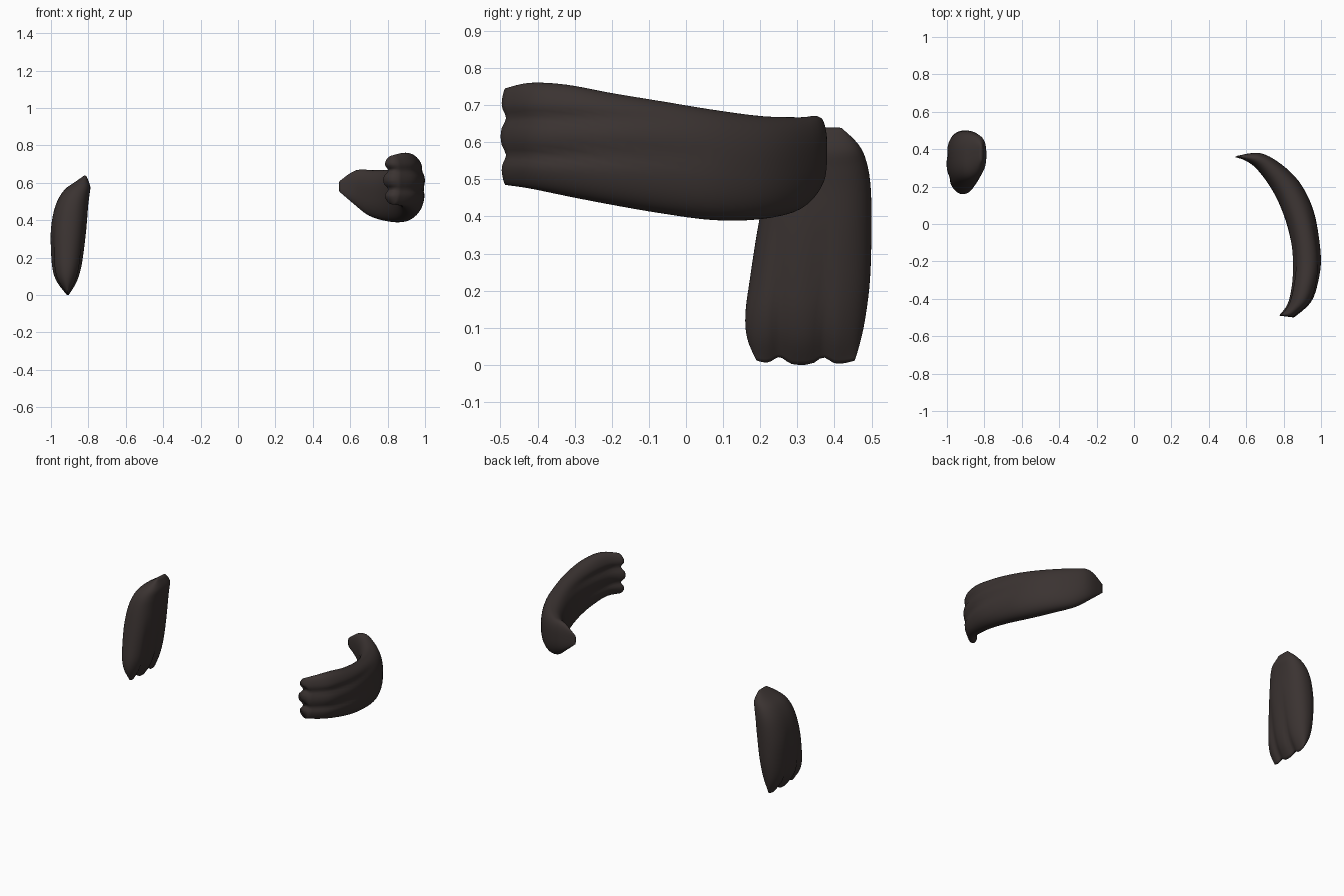
import bpy, bmesh, math
from mathutils import Vector

if "Cube" in bpy.data.objects:
    bpy.data.objects.remove(bpy.data.objects["Cube"])

N = 64      # points around each section
SUB = 4     # smooth steps between given sections

mat = bpy.data.materials.new("dark_brown")
mat.diffuse_color = (0.043, 0.033, 0.031, 1)
mat.use_nodes = True
mat.node_tree.nodes["Principled BSDF"].inputs["Base Color"].default_value = mat.diffuse_color


def smooth(a, b, c, d, t):
    # Catmull-Rom interpolation of two neighbouring sections
    return [q + 0.5 * t * (r - p + t * (2*p - 5*q + 4*r - s + t * (3*(q - r) + s - p)))
            for p, q, r, s in zip(a, b, c, d)]


def power(v, n):
    return math.copysign(abs(v) ** (2 / n), v)


def paw(name, sections, to_world, groove_at):
    """Loft sections (inner u,v, outer u,v, width low, width high), fingertips first."""
    pts = [sections[0]] + sections + [sections[-1]]
    rows = []
    for k in range(len(sections) - 1):
        rows += [smooth(*pts[k:k + 4], j / SUB) for j in range(SUB)]
    rows.append(sections[-1])
    mids = [Vector(((r[0] + r[2]) / 2, (r[1] + r[3]) / 2)) for r in rows]
    bm = bmesh.new()
    rings = []
    for k, r in enumerate(rows):
        inner, outer = Vector(r[0:2]), Vector(r[2:4])
        half = (outer - inner) / 2
        along = (mids[min(k + 2, len(mids) - 1)] - mids[max(k - 2, 0)]).normalized()
        fade = max(0, 1 - k / (len(rows) * 0.55))
        ring = []
        for i in range(N):
            a = 2 * math.pi * i / N
            v, s = power(math.cos(a), 2.6), power(math.sin(a), 2.2)
            w = (r[4] + r[5]) / 2 + v * (r[5] - r[4]) / 2
            # grooves between the three fingers
            g = sum(math.exp(-((w - c) / 0.022) ** 2) for c in groove_at)
            p = mids[k] + half * s * (1 - 0.3 * g * fade)
            p += along * (0.02 * g + 0.012 * v ** 4) * fade ** 3
            ring.append(bm.verts.new(to_world(p.x, p.y, w)))
        rings.append(ring)
    for a, b in zip(rings, rings[1:]):
        for i in range(N):
            j = (i + 1) % N
            bm.faces.new((a[i], a[j], b[j], b[i]))
    # narrow strips close both ends
    for e in (rings[0], rings[-1]):
        for i in range(N // 2):
            quad = [e[i], e[i + 1], e[(N - i - 1) % N], e[(N - i) % N]]
            bm.faces.new(list(dict.fromkeys(quad)))
    bmesh.ops.recalc_face_normals(bm, faces=bm.faces)
    for f in bm.faces:
        f.smooth = True
    mesh = bpy.data.meshes.new(name)
    bm.to_mesh(mesh)
    bm.free()
    mesh.materials.append(mat)
    obj = bpy.data.objects.new(name, mesh)
    bpy.context.collection.objects.link(obj)
    return obj


# hanging arm: bends in x-z, width along y
paw("hanging_arm", [
    (-.905, .00, -.915, .00, .19, .455),
    (-.865, .065, -.965, .065, .165, .472),
    (-.84, .14, -.99, .13, .16, .485),
    (-.825, .23, -1.0, .23, .172, .496),
    (-.81, .36, -1.0, .36, .192, .50),
    (-.802, .47, -.975, .48, .215, .498),
    (-.795, .53, -.93, .56, .24, .487),
    (-.79, .58, -.87, .605, .28, .465),
    (-.81, .635, -.82, .64, .34, .42),
], lambda u, v, w: (u, w, v), (.252, .37))

# reaching arm: bends in x-y, width along z
paw("reaching_arm", [
    (.775, -.49, .855, -.50, .485, .745),
    (.82, -.43, .945, -.42, .475, .76),
    (.842, -.34, .985, -.31, .455, .755),
    (.85, -.22, 1.0, -.19, .432, .733),
    (.838, -.09, .985, -.04, .408, .71),
    (.80, .05, .95, .10, .39, .687),
    (.74, .18, .88, .23, .393, .67),
    (.66, .29, .78, .325, .42, .667),
    (.60, .337, .67, .38, .48, .667),
    (.54, .358, .55, .364, .55, .61),
], lambda u, v, w: (u, v, w), (.565, .665))
